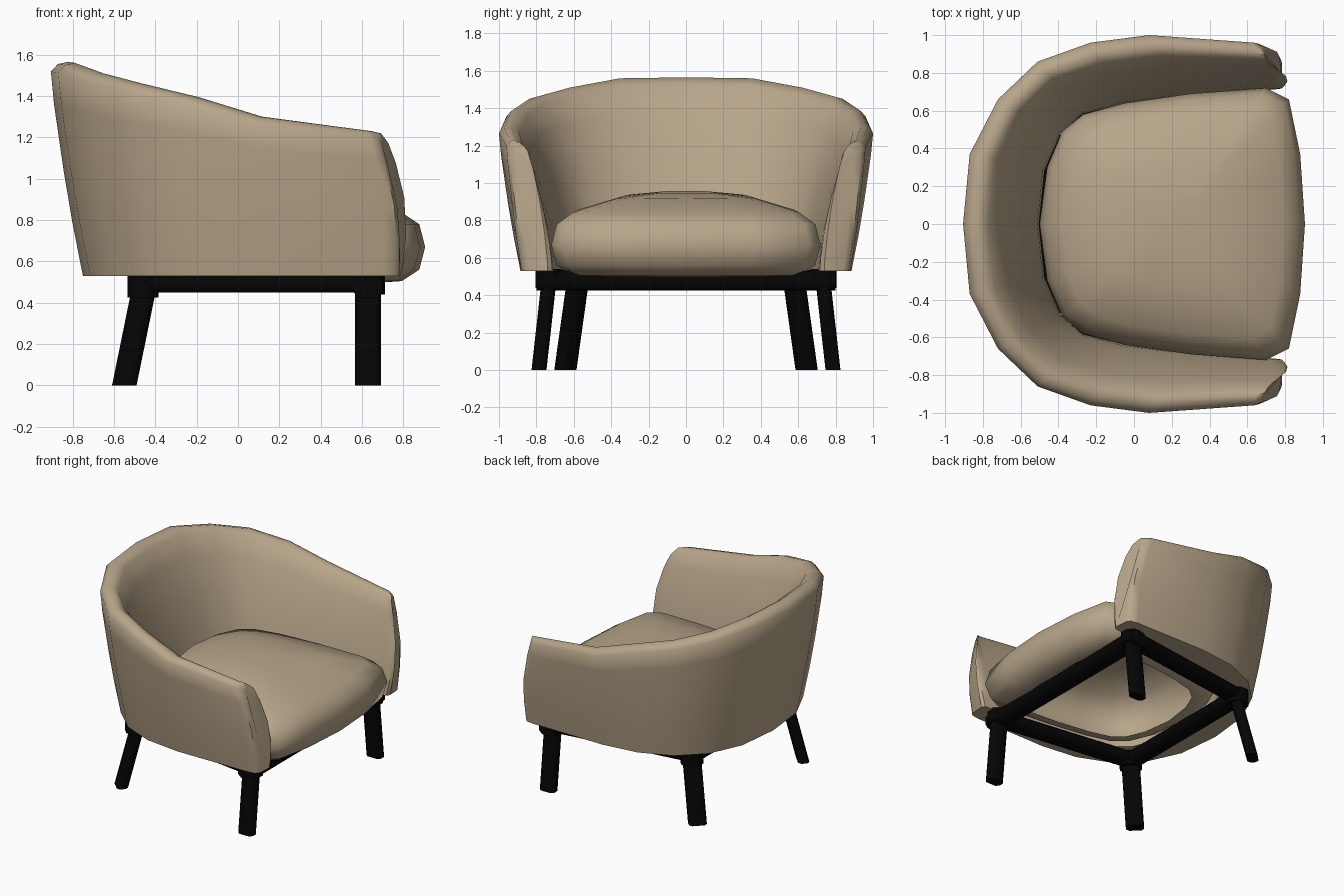
import bpy, bmesh, math
from mathutils import Vector

if "Cube" in bpy.data.objects:
    bpy.data.objects.remove(bpy.data.objects["Cube"])


def material(name, rgb):
    m = bpy.data.materials.new(name)
    m.diffuse_color = (*rgb, 1)
    m.use_nodes = True
    m.node_tree.nodes["Principled BSDF"].inputs["Base Color"].default_value = m.diffuse_color
    return m


TAN = material("tan fabric", (0.48, 0.38, 0.255))
BLACK = material("black wood", (0.0015, 0.0015, 0.0015))


def loft(name, rings, mat, angle=40, cap_start=True):
    """Skin closed rings of equal point count and cap the ends."""
    bm = bmesh.new()
    vs = [[bm.verts.new(p) for p in ring] for ring in rings]
    n = len(vs[0])
    for a, b in zip(vs, vs[1:]):
        for i in range(n):
            j = (i + 1) % n
            bm.faces.new((a[i], a[j], b[j], b[i]))
    if cap_start:
        bm.faces.new(vs[0])
    bm.faces.new(vs[-1])
    bmesh.ops.recalc_face_normals(bm, faces=bm.faces)
    me = bpy.data.meshes.new(name)
    bm.to_mesh(me)
    bm.free()
    me.materials.append(mat)
    ob = bpy.data.objects.new(name, me)
    bpy.context.collection.objects.link(ob)
    bpy.ops.object.select_all(action='DESELECT')
    ob.select_set(True)
    bpy.context.view_layer.objects.active = ob
    bpy.ops.object.shade_smooth_by_angle(angle=math.radians(angle))
    return ob


# --- Wrap-around shell: cross-sections swept from back centre to arm end ---
BASE = 0.53
# outer bottom, outer top, inner bottom, crest height, forward bulge
stations = [
    ((-.75, 0), (-.905, 0), (-.53, 0), 1.565, 0),
    ((-.715, .33), (-.87, .37), (-.50, .29), 1.56, 0),
    ((-.60, .58), (-.72, .66), (-.41, .49), 1.51, 0),
    ((-.42, .75), (-.51, .86), (-.29, .60), 1.46, 0),
    ((-.18, .85), (-.23, .96), (-.06, .66), 1.395, 0),
    ((.10, .885), (.08, 1.0), (.25, .70), 1.30, 0),
    ((.70, .88), (.63, .96), (.70, .725), 1.23, .05),
    ((.76, .87), (.67, .94), (.765, .73), 1.22, .05),
    ((.78, .84), (.69, .90), (.78, .75), 1.195, .045),
]
# (share of the way, height share): outer-bottom to outer-top, then outer-top to inner-bottom
OUTER = [(0, 0), (.33, .25), (.60, .49), (.9, .8), (1, .955)]
INNER = [(.09, .99), (.22, 1), (.36, .965), (.55, .82), (.78, .57), (.96, .3), (1.05, .1), (1.07, 0)]


def section(st, side):
    ob, ot, ib, top, bulge = st
    pts = []
    for a, b, table in ((ob, ot, OUTER), (ot, ib, INNER)):
        for f, h in table:
            p = Vector(a).lerp(Vector(b), f)
            x = p.x + bulge * math.sin(math.pi * h)
            pts.append((x, p.y * side, BASE + h * (top - BASE)))
    return pts


rings = [section(s, -1) for s in reversed(stations[1:])] + [section(s, 1) for s in stations]
loft("backrest_and_arms", rings, TAN, 50)

# --- Seat cushion: one outline scaled through several heights, open underneath ---
half = [(-.5, 0), (-.46, .3), (-.38, .49), (-.27, .58), (-.05, .64), (.3, .69),
        (.7, .72), (.82, .66), (.88, .37), (.905, 0)]
outline = half + [(x, -y) for x, y in reversed(half[1:-1])]
levels = [(.74, .50), (.84, .505), (.96, .56), (1, .67), (.96, .78), (.84, .86),
          (.5, .93), (.2, .952)]
cushion = []
for s, z in levels:
    tilt = .04 if z > .8 else 0      # top rises slightly toward the back
    cushion.append([(.2 + (x - .2) * s, y * s, z - tilt * (x - .2) * s) for x, y in outline])
loft("seat_cushion", cushion, TAN, 60, cap_start=False)


# --- Frame: chamfered bars, legs and corner joints ---
def oct_section(w, d, c):
    w, d = w / 2, d / 2
    return [(w, d - c), (w - c, d), (c - w, d), (-w, d - c),
            (-w, c - d), (c - w, -d), (w - c, -d), (w, c - d)]


def post(name, bottom, top, w, d, c, turn=0):
    """Upright chamfered post with horizontal ends."""
    ca, sa = math.cos(turn), math.sin(turn)
    sec = [(x * ca - y * sa, x * sa + y * ca) for x, y in oct_section(w, d, c)]
    return loft(name, [[(p[0] + x, p[1] + y, p[2]) for x, y in sec] for p in (bottom, top)], BLACK, 50)


def bar(name, a, b, w, h, z):
    """Horizontal chamfered bar between two plan points."""
    a, b = Vector((*a, z)), Vector((*b, z))
    side = (b - a).normalized().cross(Vector((0, 0, 1)))
    sec = oct_section(w, h, .025)
    return loft(name, [[p + side * x + Vector((0, 0, y)) for x, y in sec] for p in (a, b)], BLACK, 50)


FX, FY, BX, BY = .63, .735, -.46, .585
for s, label in ((-1, "right"), (1, "left")):
    # front leg splays sideways, back leg splays diagonally
    post("front_leg_" + label, (.628, s * .786, 0), (.628, s * .73, .50), .125, .08, .022)
    post("back_leg_" + label, (-.55, s * .645, 0), (-.448, s * .575, .50), .128, .08, .02,
         -s * math.pi / 4 + math.pi / 2)
    post("front_joint_" + label, (.64, s * FY, .44), (.64, s * FY, .54), .14, .14, .04)
    post("back_joint_" + label, (BX, s * BY, .425), (BX, s * BY, .535), .15, .15, .04)
    bar("side_rail_" + label, (FX, s * FY), (BX, s * BY), .14, .085, .492)
bar("front_rail", (FX, -.80), (FX, .80), .14, .105, .477)
bar("back_rail", (BX, -BY), (BX, BY), .14, .09, .485)
